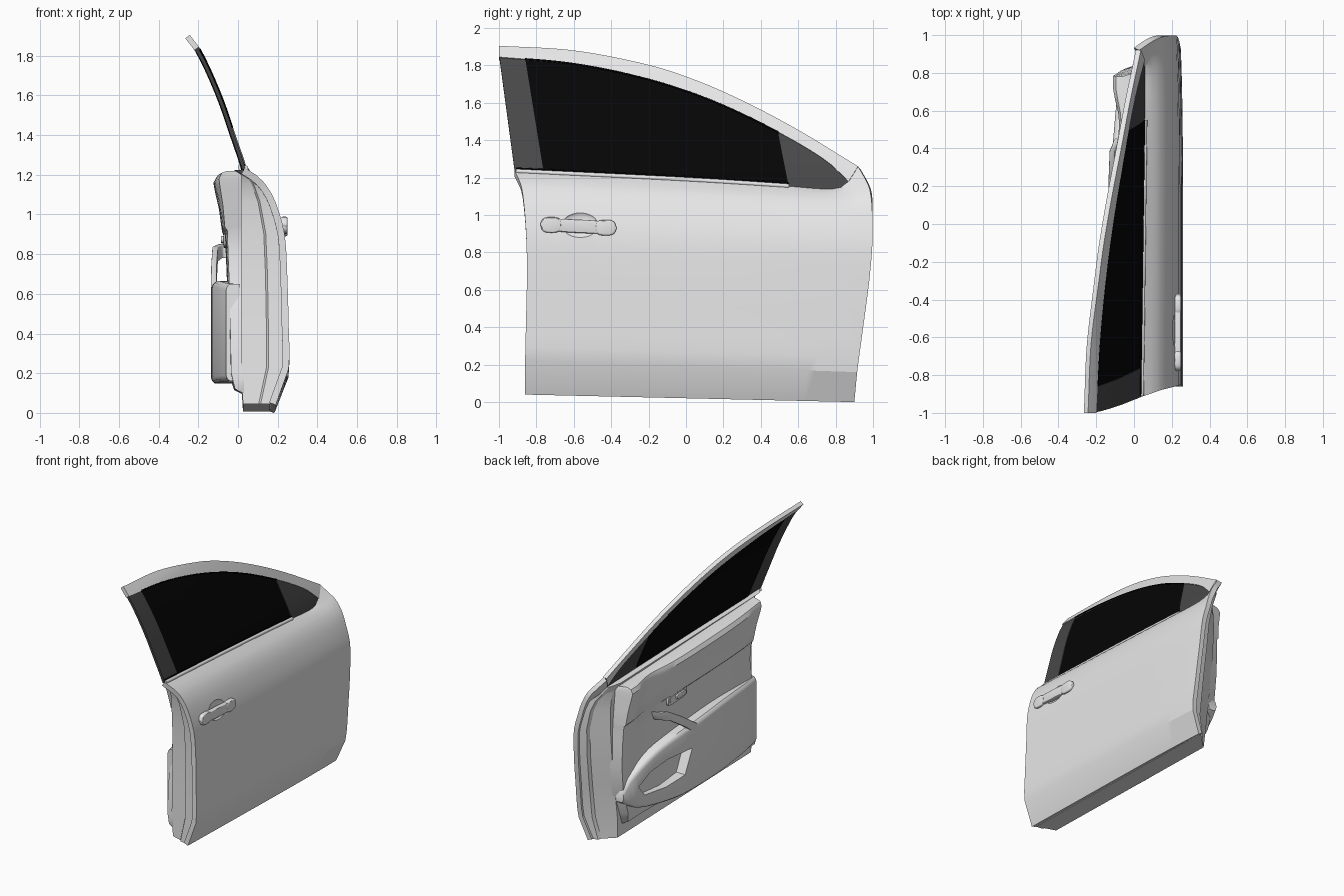
import bpy, bmesh, math

if "Cube" in bpy.data.objects:
    bpy.data.objects.remove(bpy.data.objects["Cube"])


def material(name, rgb):
    m = bpy.data.materials.new(name)
    m.use_nodes = True
    m.diffuse_color = (*rgb, 1)
    m.node_tree.nodes["Principled BSDF"].inputs["Base Color"].default_value = (*rgb, 1)
    return m


PAINT = material("light grey paint", (0.8, 0.8, 0.8))
PILLAR = material("dark grey trim", (0.065, 0.065, 0.065))
GLASS = material("black glass", (0.0015, 0.0015, 0.0015))


def lerp(a, b, t):
    return a + (b - a) * t


def curve(points, v):
    """Smooth interpolation through (position, value) points."""
    n = len(points)
    v = min(max(v, points[0][0]), points[-1][0])
    i = next(k for k in range(n - 1) if v <= points[k + 1][0])

    def slope(k):
        a, b = points[max(k - 1, 0)], points[min(k + 1, n - 1)]
        return (b[1] - a[1]) / (b[0] - a[0])
    (p, a), (q, b) = points[i], points[i + 1]
    h, t = q - p, (v - p) / (q - p)
    return (a * (1 + 2 * t) * (1 - t) ** 2 + b * t * t * (3 - 2 * t)
            + h * t * (1 - t) * (slope(i) * (1 - t) - slope(i + 1) * t))


def select(ob):
    bpy.ops.object.select_all(action='DESELECT')
    ob.select_set(True)
    bpy.context.view_layer.objects.active = ob


def finish(bm, name, mat, thick=0, angle=30, bevel=0, cutter=None):
    me = bpy.data.meshes.new(name)
    bm.to_mesh(me)
    bm.free()
    ob = bpy.data.objects.new(name, me)
    bpy.context.collection.objects.link(ob)
    me.materials.append(mat)
    select(ob)
    if thick:
        m = ob.modifiers.new("thickness", 'SOLIDIFY')
        m.thickness, m.offset = thick, -1
    if bevel:
        m = ob.modifiers.new("rounding", 'BEVEL')
        m.width, m.segments, m.limit_method = bevel, 3, 'ANGLE'
    if cutter:
        m = ob.modifiers.new("recess", 'BOOLEAN')
        m.object, m.operation, m.solver = cutter, 'DIFFERENCE', 'EXACT'
    for m in list(ob.modifiers):
        bpy.ops.object.modifier_apply(modifier=m.name)
    bpy.ops.object.shade_smooth_by_angle(angle=math.radians(angle))
    return ob


def grid(name, rows, mat, closed=False, flip=False, **kw):
    """Skin a list of point rows; closed rows become a capped loft."""
    bm = bmesh.new()
    vs = [[bm.verts.new(p) for p in r] for r in rows]
    n = len(rows[0])
    for a, b in zip(vs, vs[1:]):
        for j in range(n if closed else n - 1):
            k = (j + 1) % n
            quad = (a[j], a[k], b[k], b[j])
            bm.faces.new(quad[::-1] if flip else quad)
    if closed:
        bm.faces.new(vs[0])
        bm.faces.new(vs[-1])
        bmesh.ops.recalc_face_normals(bm, faces=bm.faces)
    return finish(bm, name, mat, **kw)


def prism(name, outline, x0, x1, mat, **kw):
    """Extrude a (y, z) outline across the door."""
    rows = [[(x, y, z) for y, z in outline] for x in (x0, x1)]
    return grid(name, rows, mat, closed=True, **kw)


def pill(y, z, ry, rz, power=0.6, tilt=0.0, n=28):
    pts = []
    for k in range(n):
        c, s = math.cos(math.tau * k / n), math.sin(math.tau * k / n)
        dy = math.copysign(abs(c) ** power, c) * ry
        pts.append((y + dy, z + math.copysign(abs(s) ** power, s) * rz + dy * tilt))
    return pts


def tube(name, pts, radius, mat):
    cu = bpy.data.curves.new(name, 'CURVE')
    cu.dimensions, cu.bevel_depth, cu.bevel_resolution = '3D', radius, 3
    cu.use_fill_caps = True
    sp = cu.splines.new('POLY')
    sp.points.add(len(pts) - 1)
    for p, co in zip(sp.points, pts):
        p.co = (*co, 1)
    ob = bpy.data.objects.new(name, cu)
    bpy.context.collection.objects.link(ob)
    cu.materials.append(mat)


# Guide curves: window lean, belt line, roof edge and window top edge
LEAN = [(1.1, 0.065), (1.22, 0.04), (1.4, -0.02), (1.6, -0.09), (1.82, -0.19), (1.91, -0.255)]
BELT = [(-0.92, 1.235), (0, 1.19), (0.55, 1.155), (0.75, 1.14), (0.83, 1.15), (0.87, 1.18), (0.92, 1.26)]
ROOF = [(-1, 1.905), (-0.6, 1.88), (-0.2, 1.803), (0.05, 1.722), (0.3, 1.613), (0.6, 1.455), (0.92, 1.26)]
OPENING = [(-1, 1.845), (-0.6, 1.808), (-0.2, 1.725), (0.15, 1.607), (0.5, 1.44), (0.75, 1.29), (0.87, 1.18)]


def leaning(y, z, out=0.0):
    return (curve(LEAN, z) + out, y, z)


# Door skin rows: x, rear y, rear z, front y, front z
SKIN = [(0.19, -0.86, 0.04, 0.90, 0.0), (0.255, -0.86, 0.22, 0.915, 0.16),
        (0.255, -0.855, 0.45, 0.95, 0.42), (0.248, -0.85, 0.7, 0.98, 0.65),
        (0.235, -0.855, 0.9, 0.997, 0.85), (0.19, -0.867, 1.06, 0.996, 0.99),
        (0.14, -0.88, 1.15, 0.983, 1.07), (0.09, -0.898, 1.2, 0.955, 1.115)]
N = 40
columns = [[(k, row[c]) for k, row in enumerate(SKIN)] for c in range(5)]
fine = [SKIN[0]] + [[curve(c, 1 + s / 3) for c in columns] for s in range(19)]
rows = []
for x, y0, z0, y1, z1 in fine:
    curl = 0.085 * max(0, (z0 - 1.0) / 0.2)
    rows.append([(x - 0.012 * (j / N) ** 6, lerp(y0, y1, j / N), lerp(z0, z1, j / N) + curl * (j / N) ** 30)
                 for j in range(N + 1)])
rows.append([leaning(y, curve(BELT, y)) for y in (lerp(-0.916, 0.92, j / N) for j in range(N + 1))])

# Handle cup, tilted to follow the skin
bm = bmesh.new()
bmesh.ops.create_uvsphere(bm, u_segments=32, v_segments=16, radius=1)
for v in bm.verts:
    v.co = (0.23 + v.co.x * 0.028 - v.co.z * 0.018, -0.565 + v.co.y * 0.1, 0.945 + v.co.z * 0.07)
cup_cutter = finish(bm, "handle_cup_cutter", PAINT)
grid("door_skin", rows, PAINT, thick=0.035, angle=18, cutter=cup_cutter)
bpy.data.objects.remove(cup_cutter)

# Outer handle with its end cap
prism("outer_handle", pill(-0.575, 0.94, 0.205, 0.036, 0.75, -0.05), 0.215, 0.248, PAINT, bevel=0.012)
for name, y, z in (("handle_front_cap", -0.43, 0.932), ("handle_rear_cap", -0.72, 0.947)):
    prism(name, pill(y, z, 0.055, 0.042, 0.7), 0.215, 0.25, PAINT, bevel=0.01)

# Window frame arch
rows = []
for s in (0, 0.35, 0.7, 1):
    row = []
    for j in range(N + 1):
        t = j / N
        yi, yo = lerp(-1, 0.87, t), lerp(-1, 0.92, t)
        y = lerp(yi, yo, s)
        z = lerp(curve(OPENING, yi), curve(ROOF, yo), s)
        row.append(leaning(y, z, 0.008))
    rows.append(row)
grid("window_frame", rows, PAINT, thick=0.028)


# Glazing: each panel runs between two slanted edges
def panel(name, bottom, top, out, mat, cols=16, levels=8):
    rows = []
    for i in range(levels + 1):
        row = []
        for j in range(cols + 1):
            yb, yt = lerp(*bottom, j / cols), lerp(*top, j / cols)
            zb, zt = curve(BELT, yb) - 0.005, curve(OPENING, yt) + 0.004
            row.append(leaning(lerp(yb, yt, i / levels), lerp(zb, zt, i / levels), out))
        rows.append(row)
    grid(name, rows, mat, thick=0.018)


panel("rear_pillar", (-0.915, -0.76), (-0.998, -0.86), 0.002, PILLAR, cols=4)
panel("window_glass", (-0.76, 0.55), (-0.86, 0.49), -0.003, GLASS, cols=30)
panel("front_quarter", (0.55, 0.868), (0.49, 0.872), 0.002, PILLAR)

# Belt moulding and window seals
belt_ys = [lerp(-0.91, 0.55, j / 16) for j in range(17)]
tube("belt_moulding", [leaning(y, curve(BELT, y), 0.004) for y in belt_ys], 0.012, PAINT)
tube("belt_seal", [leaning(y, curve(BELT, y) + 0.015, 0.002) for y in belt_ys], 0.005, GLASS)
top_ys = [lerp(-0.86, 0.5, j / 40) for j in range(41)]
tube("window_seal", [leaning(y, curve(OPENING, y), 0.004) for y in top_ys], 0.005, GLASS)

# Inner shell with stepped jambs at both ends
rings = []
for i, (x, y0, z0, y1, z1) in enumerate(SKIN + [(0.05, -0.9, 1.22, 0.92, 1.17)]):
    outer = x - 0.028
    inner = min(0.015, outer - 0.04) if i else 0.025
    step = lerp(outer, inner, 0.35)
    z0, z1 = z0 + 0.005, z1 + 0.008
    rings.append([(outer, y0 + 0.012, z0), (outer, y1 - 0.015, z1), (step, y1 - 0.03, z1),
                  (step - 0.01, y1 - 0.055, z1), (inner, y1 - 0.13, z1), (inner, y0 + 0.06, z0),
                  (step - 0.01, y0 + 0.035, z0), (step, y0 + 0.02, z0)])
grid("inner_shell", rings, PAINT, closed=True, angle=20)

# Interior trim: x profile by height, swelling along the door, sides folded back to the shell
TRIM = [(0.10, 0.03), (0.12, -0.02), (0.2, -0.045), (0.4, -0.05), (0.6, -0.052), (0.8, -0.06),
        (0.92, -0.065), (0.935, -0.08), (1.05, -0.095), (1.14, -0.115), (1.18, -0.122),
        (1.21, -0.105), (1.22, -0.07), (1.215, 0.02)]
SWELL = [(-0.8, 0.75), (-0.45, 0.98), (0, 1), (0.3, 0.9), (0.5, 0.65), (0.6, 0.7), (0.7, 0.9), (0.8, 0.9)]
rows = []
for z, x in TRIM:
    y0 = curve([(0.1, -0.79), (0.5, -0.75), (0.8, -0.68), (1.22, -0.76)], z)
    y1 = curve([(0.1, 0.7), (0.4, 0.8), (0.8, 0.82), (1.22, 0.78)], z)
    row = []
    for j in range(25):
        y = lerp(y0, y1, j / 24)
        row.append((x * curve(SWELL, y), y, z - 0.055 * (j / 24) * z))
    ends = [(0.03, row[0][1] - 0.02, row[0][2]), (0.03, row[-1][1] + 0.03, row[-1][2])]
    rows.append([ends[0]] + row + [ends[1]])
grid("interior_trim", rows, PAINT, flip=True, angle=35)

# Armrest with a storage pocket, fading into the trim at both ends
ARM_TOP = [(-0.74, 0.65), (-0.3, 0.665), (0.05, 0.645), (0.37, 0.605), (0.6, 0.54), (0.75, 0.46), (0.81, 0.38)]
ARM_BASE = [(-0.74, 0.16), (0.2, 0.15), (0.5, 0.18), (0.7, 0.23), (0.81, 0.3)]
ARM_DEPTH = [(-0.74, -0.06), (-0.55, -0.095), (-0.2, -0.13), (0.15, -0.135), (0.45, -0.11), (0.7, -0.085),
             (0.81, -0.055)]
rings = []
for j in range(29):
    y = lerp(-0.74, 0.81, j / 28)
    d, top, base = (curve(c, y) for c in (ARM_DEPTH, ARM_TOP, ARM_BASE))
    rings.append([(x, y, z) for x, z in ((0.01, base), (d + 0.02, base), (d + 0.006, base + 0.012),
                                         (d, base + 0.03), (d, top - 0.03), (d + 0.006, top - 0.012),
                                         (d + 0.02, top), (0.01, top))])
pocket = prism("pocket_cutter", [(0.12, 0.47), (0.37, 0.48), (0.56, 0.45), (0.68, 0.38), (0.62, 0.3),
                                 (0.4, 0.28), (0.2, 0.3)], -0.2, -0.06, PAINT)
grid("armrest", rings, PAINT, closed=True, angle=40, cutter=pocket)
bpy.data.objects.remove(pocket)

# Diagonal pull handle
grid("pull_handle", [[(x - 0.014, y, z - h), (x + 0.014, y, z - h), (x + 0.014, y + 0.03, z + h),
                      (x - 0.014, y + 0.03, z + h)]
                     for x, y, z, h in ((-0.05, 0.44, 0.815, 0.035), (-0.09, 0.42, 0.815, 0.035),
                                        (-0.115, 0.36, 0.80, 0.04), (-0.121, 0.2, 0.70, 0.045),
                                        (-0.123, 0.03, 0.58, 0.05))],
     PAINT, closed=True, bevel=0.006)

# Inner release lever in its surround
prism("lever_surround", pill(0.2, 0.87, 0.11, 0.038, 0.4, -0.04), -0.04, -0.072, PAINT, bevel=0.004)
prism("lever_recess", pill(0.2, 0.87, 0.09, 0.026, 0.4, -0.04), -0.05, -0.0735, PAINT)
prism("release_lever", pill(0.17, 0.872, 0.055, 0.018, 0.5, -0.04), -0.05, -0.085, PAINT, bevel=0.004)
